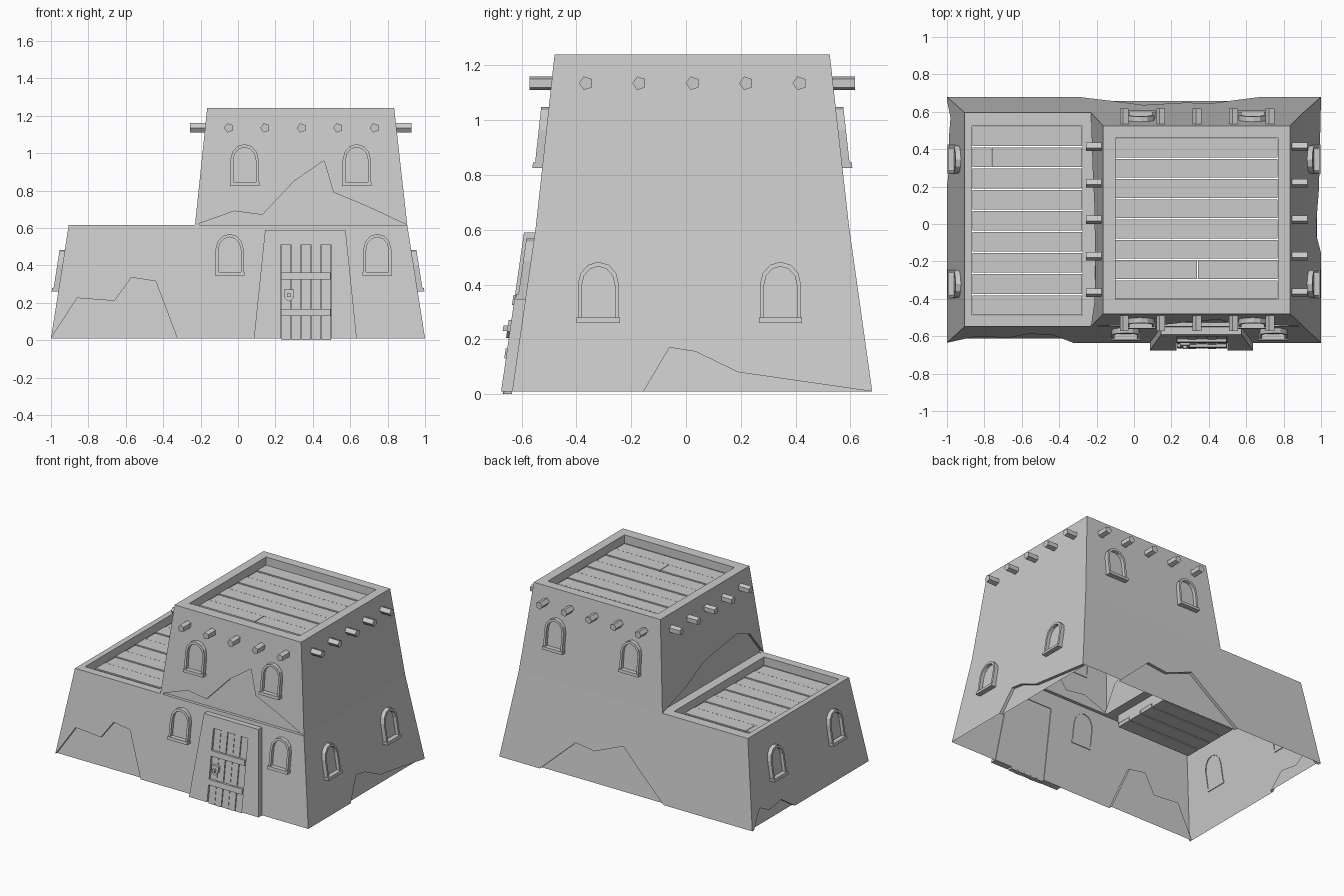
import bpy, bmesh, math
from mathutils import Vector

if "Cube" in bpy.data.objects:
    bpy.data.objects.remove(bpy.data.objects["Cube"])

# Wall profiles: horizontal position of each sloping wall at three heights
ZS = (0.01, 0.615, 1.24)
PROF = {"front": (-0.635, -0.548, -0.48), "back": (0.68, 0.595, 0.525),
        "right": (1.0, 0.905, 0.835), "left": (-1.0, -0.905, -0.835),
        "tower": (-0.29, -0.23, -0.165)}


def on_wall(side, u, z, d=0.0):
    """Point on a wall: u along it, z up, d outward."""
    p = PROF[side]
    i = 0 if z <= ZS[1] else 1
    w = p[i] + (p[i + 1] - p[i]) * (z - ZS[i]) / (ZS[i + 1] - ZS[i])
    w += d if side in ("back", "right") else -d
    return Vector((u, w, z)) if side in ("front", "back") else Vector((w, u, z))


def make(name, bm):
    bmesh.ops.remove_doubles(bm, verts=bm.verts, dist=1e-5)
    bmesh.ops.recalc_face_normals(bm, faces=bm.faces)
    me = bpy.data.meshes.new(name)
    bm.to_mesh(me)
    bm.free()
    ob = bpy.data.objects.new(name, me)
    bpy.context.collection.objects.link(ob)
    return ob


def face(bm, pts):
    return bm.faces.new([bm.verts.new(p) for p in pts])


def strip(bm, a, b, closed=True):
    n = len(a)
    for i in range(n if closed else n - 1):
        j = (i + 1) % n
        face(bm, (a[i], a[j], b[j], b[i]))


def slab(bm, side, outline, d0, d1):
    lo = [on_wall(side, u, z, d0) for u, z in outline]
    hi = [on_wall(side, u, z, d1) for u, z in outline]
    face(bm, lo)
    face(bm, hi)
    strip(bm, lo, hi)


def rect(u0, u1, z0, z1):
    return [(u0, z0), (u1, z0), (u1, z1), (u0, z1)]


def box(bm, x0, x1, y0, y1, z0, z1):
    lo = [Vector((x, y, z0)) for x, y in rect(x0, x1, y0, y1)]
    hi = [p + Vector((0, 0, z1 - z0)) for p in lo]
    face(bm, lo)
    face(bm, hi)
    strip(bm, lo, hi)


def wall(bm, side, corners, patch=(), depth=0.022):
    """Flat wall with a recessed jagged patch of lost plaster on its bottom edge."""
    a, b, c, d = corners
    pts = []
    for p in [a, *patch, b, c, d]:
        if p not in pts:
            pts.append(p)
    face(bm, [on_wall(side, *p) for p in pts])
    if patch:
        outer = [on_wall(side, *p) for p in patch]
        inner = [on_wall(side, *p, -depth) for p in patch]
        face(bm, inner)
        strip(bm, outer, inner, closed=patch[0][1] > 0.5)


# Walls, open at the bottom
Z0, Z1, Z2 = ZS
bm = bmesh.new()
wall(bm, "front", [(-1, Z0), (1, Z0), (0.905, Z1), (-0.905, Z1)],
     [(-1, Z0), (-0.86, 0.225), (-0.66, 0.21), (-0.57, 0.335), (-0.44, 0.315), (-0.325, Z0)])
wall(bm, "back", [(-1, Z0), (1, Z0), (0.905, Z1), (-0.905, Z1)],
     [(-0.3, Z0), (-0.08, 0.2), (0.05, 0.32), (0.27, 0.23), (0.42, 0.25), (0.68, Z0)])
wall(bm, "right", [(-0.635, Z0), (0.68, Z0), (0.595, Z1), (-0.548, Z1)],
     [(-0.155, Z0), (-0.06, 0.17), (0.035, 0.155), (0.19, 0.08), (0.675, Z0)])
wall(bm, "left", [(-0.635, Z0), (0.68, Z0), (0.595, Z1), (-0.548, Z1)],
     [(0.2, Z0), (0.33, 0.1), (0.47, 0.08), (0.57, 0.13), (0.66, Z0)])
make("lower_walls", bm)

bm = bmesh.new()
wall(bm, "front", [(-0.23, Z1), (0.905, Z1), (0.835, Z2), (-0.165, Z2)],
     [(-0.23, Z1), (-0.02, 0.69), (0.13, 0.67), (0.3, 0.85), (0.46, 0.96),
      (0.51, 0.79), (0.68, 0.72), (0.905, Z1)])
wall(bm, "back", [(-0.23, Z1), (0.905, Z1), (0.835, Z2), (-0.165, Z2)])
wall(bm, "right", [(-0.548, Z1), (0.595, Z1), (0.525, Z2), (-0.48, Z2)])
wall(bm, "tower", [(-0.548, Z1), (0.595, Z1), (0.525, Z2), (-0.48, Z2)],
     [(-0.548, Z1), (-0.42, 0.79), (-0.28, 0.84), (-0.18, 0.83), (0.1, 0.79),
      (0.3, 0.7), (0.595, Z1)])
make("tower_walls", bm)


# Roofs: flat rim, inner parapet and sunken planks
def roof(name, outer, inner, z, depth, count, splits):
    bm = bmesh.new()
    o = [Vector((x, y, z)) for x, y in rect(*outer)]
    i = [Vector((x, y, z)) for x, y in rect(*inner)]
    strip(bm, o, i)
    strip(bm, i, [p - Vector((0, 0, depth)) for p in i])
    make(name + "_rim", bm)
    bm = bmesh.new()
    x0, x1, y0, y1 = inner
    w = (y1 - y0) / count
    for k in range(count):
        xs = [x0, splits[k], x1] if k in splits else [x0, x1]
        for a, b in zip(xs, xs[1:]):
            box(bm, a + 0.002, b - 0.002, y0 + k * w + 0.004, y0 + (k + 1) * w - 0.004,
                z - depth - 0.025, z - depth + 0.004 * (k % 2))
    make(name + "_planks", bm)


roof("lower_roof", (-0.905, -0.23, -0.548, 0.595), (-0.865, -0.275, -0.49, 0.525),
     Z1, 0.06, 9, {7: -0.76})
roof("tower_roof", (-0.165, 0.835, -0.48, 0.525), (-0.1, 0.77, -0.405, 0.46),
     Z2, 0.06, 8, {1: 0.34})

# Five-sided roof beam ends on all four tower walls
bm = bmesh.new()
for side in ("front", "back", "right", "tower"):
    for k in range(5):
        c = (-0.05 + 0.195 * k) if side in ("front", "back") else (-0.365 + 0.195 * k)
        ends = []
        for d in (-0.015, 0.08):
            base = on_wall(side, c, 1.135, d)
            along = Vector((1, 0, 0)) if side in ("front", "back") else Vector((0, 1, 0))
            ends.append([base + along * 0.026 * math.cos(t) + Vector((0, 0, 0.026 * math.sin(t)))
                         for t in (2 * math.pi * j / 5 + math.pi for j in range(5))])
        strip(bm, *ends)
        face(bm, ends[0])
        face(bm, ends[1])
make("roof_beams", bm)


# Arched windows
def arch(c, z, hw, spring, top):
    pts = [(c + hw, z), (c + hw, z + spring)]
    pts += [(c + hw * math.cos(t), z + spring + (top - spring) * math.sin(t))
            for t in (math.pi * j / 6 for j in range(1, 6))]
    return pts + [(c - hw, z + spring), (c - hw, z)]


def window(side, c, z):
    bm = bmesh.new()
    o, i = arch(c, z + 0.015, 0.075, 0.125, 0.208), arch(c, z + 0.02, 0.06, 0.118, 0.186)
    rings = [[on_wall(side, *p, d) for p in ring]
             for ring, d in ((o, -0.005), (o, 0.028), (i, 0.028), (i, 0.004))]
    for a, b in zip(rings, rings[1:]):
        strip(bm, a, b)
    face(bm, rings[3])
    slab(bm, side, rect(c - 0.079, c + 0.079, z, z + 0.02), -0.005, 0.036)
    make(side + "_window", bm)


for side, c, z in [("front", -0.045, 0.345), ("front", 0.745, 0.345),
                   ("front", 0.035, 0.825), ("front", 0.635, 0.825),
                   ("back", 0.035, 0.825), ("back", 0.635, 0.825),
                   ("right", -0.32, 0.26), ("right", 0.345, 0.26),
                   ("left", -0.32, 0.26), ("left", 0.345, 0.26)]:
    window(side, c, z)

# Door surround with opening
bm = bmesh.new()
slab(bm, "front", [(0.085, Z0), (0.228, Z0), (0.228, 0.51), (0.5, 0.51), (0.5, Z0),
                   (0.635, Z0), (0.575, 0.59), (0.145, 0.59)], -0.005, 0.04)
make("door_surround", bm)

# Door planks, bands, studs and lock plate
bm = bmesh.new()
for k in range(5):
    u = 0.23 + 0.0536 * k
    slab(bm, "front", rect(u + 0.002, u + 0.0516, 0.0, 0.508), 0.0, 0.03 + 0.003 * (k % 2))
make("door_planks", bm)
bm = bmesh.new()
for z in (0.13, 0.325):
    slab(bm, "front", rect(0.23, 0.495, z, z + 0.037), 0.025, 0.046)
make("door_bands", bm)
bm = bmesh.new()
slab(bm, "front", [(0.273, 0.205), (0.3, 0.228), (0.3, 0.27), (0.246, 0.27), (0.246, 0.228)], 0.025, 0.05)
slab(bm, "front", rect(0.263, 0.283, 0.23, 0.25), 0.05, 0.066)
make("door_lock", bm)
